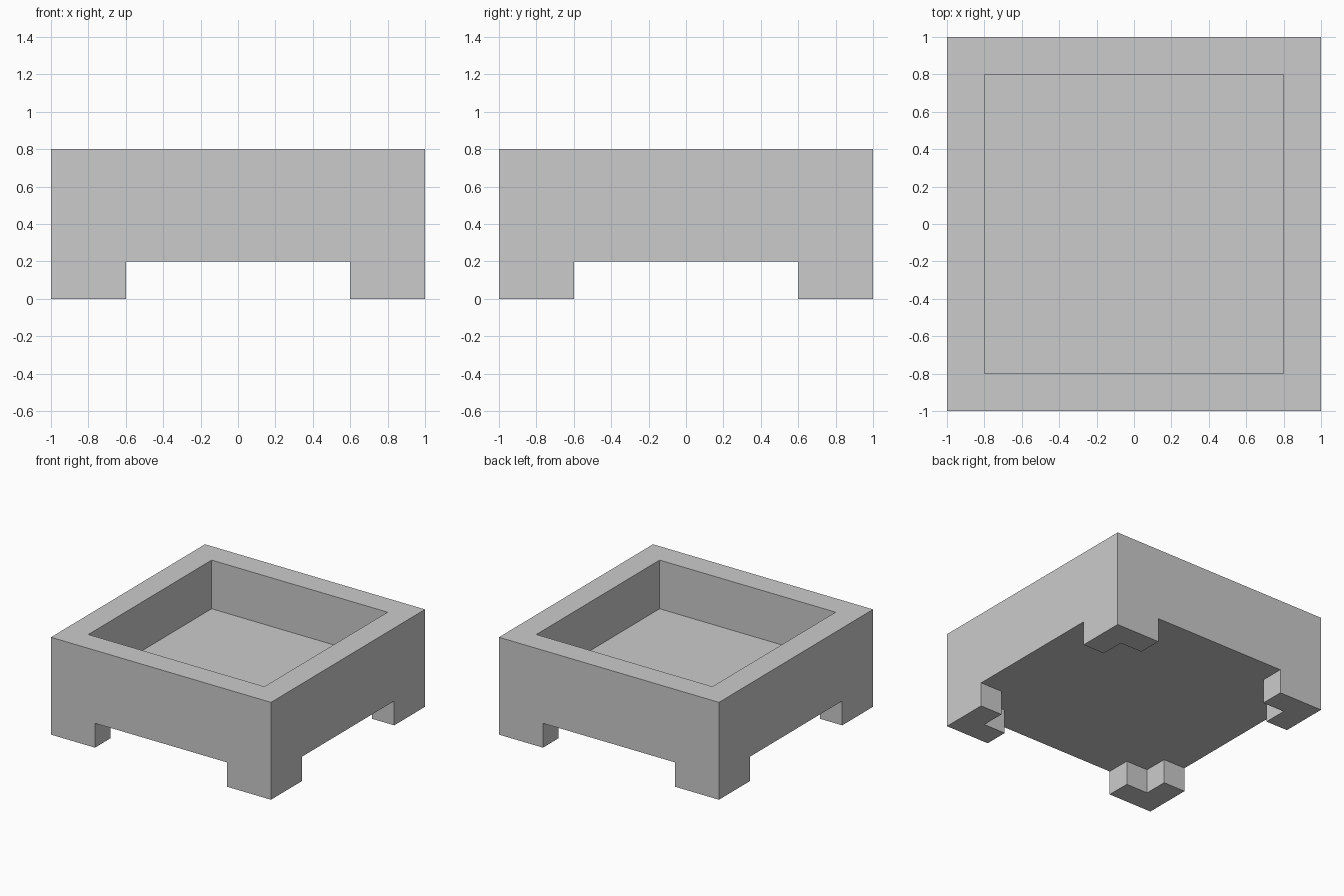
import bpy

if "Cube" in bpy.data.objects:
    bpy.data.objects.remove(bpy.data.objects["Cube"])

SIZE, TOP, FLOOR, UNDER = 1.0, 0.8, 0.4, 0.2   # half width, rim, tray floor, underside
INNER, GAP = 0.8, 0.6                          # inside of walls, half gap between feet


def prism(name, pts, z0, z1):
    """Solid from a plan outline (counter-clockwise) between two heights."""
    n = len(pts)
    verts = [(x, y, z) for z in (z0, z1) for x, y in pts]
    faces = [tuple(reversed(range(n))), tuple(range(n, 2 * n))]
    faces += [(i, (i + 1) % n, n + (i + 1) % n, n + i) for i in range(n)]
    mesh = bpy.data.meshes.new(name)
    mesh.from_pydata(verts, [], faces)
    obj = bpy.data.objects.new(name, mesh)
    bpy.context.collection.objects.link(obj)
    return obj


def four_way(pts):
    """Repeat a quarter outline around the centre."""
    out = []
    for _ in range(4):
        out += pts
        pts = [(-y, x) for x, y in pts]
    return out


def cut(target, cutter):
    mod = target.modifiers.new("cut", "BOOLEAN")
    mod.operation, mod.solver, mod.object = "DIFFERENCE", "EXACT", cutter
    bpy.context.view_layer.objects.active = target
    bpy.ops.object.modifier_apply(modifier=mod.name)
    bpy.data.objects.remove(cutter)


# Square block for the tray
tray = prism("footed_tray", four_way([(SIZE, SIZE)]), 0, TOP)

# Open pocket in the top
cut(tray, prism("pocket_cutter", four_way([(INNER, INNER)]), FLOOR, TOP + 0.2))

# Hollow below, open between the feet, leaving four L-shaped corner feet
side = [(INNER, -GAP), (SIZE + 0.2, -GAP), (SIZE + 0.2, GAP), (INNER, GAP), (INNER, INNER)]
cut(tray, prism("underside_cutter", four_way(side), -0.2, UNDER))
